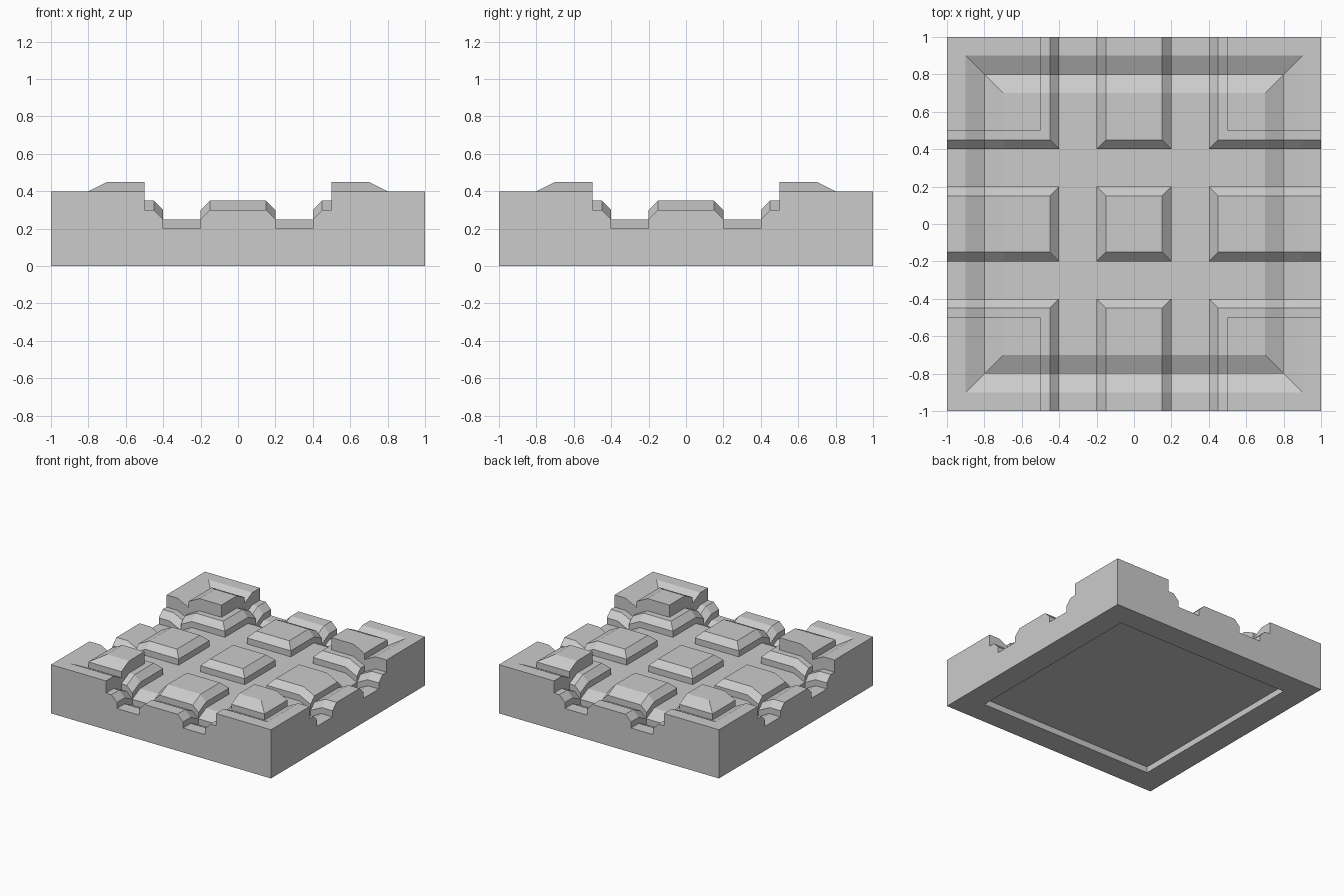
import bpy, bmesh

if "Cube" in bpy.data.objects:
    bpy.data.objects.remove(bpy.data.objects["Cube"])

half = [0.15, 0.2, 0.4, 0.45, 0.5, 0.7, 0.8, 0.9, 1.0]
cuts = sorted([-v for v in half] + half)


def stone(x, y):
    """Chamfered paving stones between grooves, with stepped-up corner stones."""
    def inset(t):
        return 0.2 - abs(t) if abs(t) < 0.3 else abs(t) - 0.4
    if min(abs(x), abs(y)) > 0.5:
        return 0.4
    d = min(inset(x), inset(y))
    return 0.2 if d < 0 else 0.25 + min(d, 0.05)


def panel(x, y):
    """Square border moulding: dip, step, then rise to the raised centre."""
    m = max(abs(x), abs(y))
    if m > 0.9:
        return 0.0
    if m > 0.8:
        return (m - 0.9) * 0.5
    return min(0.05, (0.8 - m) * 0.5)


def top(x, y):
    return stone(x, y) + panel(x, y)


def underside(x, y):
    """Shallow square recess."""
    return 0.05 if max(abs(x), abs(y)) < 0.8 else 0.0


def relief(bm, height, lines, flip=False):
    """Stepped relief: one patch per cell plus vertical walls at the steps."""
    n = len(lines) - 1

    def face(pts):
        pts = [p for i, p in enumerate(pts) if p != pts[i - 1]]
        if len(pts) > 2:
            bm.faces.new([bm.verts.new(p) for p in (pts[::-1] if flip else pts)])

    def corner(i, j, a, b):
        # height at a cell corner, sampled from inside the cell
        x, y = lines[a], lines[b]
        if not (0 <= i < n and 0 <= j < n):
            return (x, y, 0.0)
        cx, cy = (lines[i] + lines[i + 1]) / 2, (lines[j] + lines[j + 1]) / 2
        e = 1e-5
        return (x, y, round(height(x + (cx - x) * e, y + (cy - y) * e), 4))

    for i in range(n):
        for j in range(n):
            p = [corner(i, j, i + u, j + v) for u, v in ((0, 0), (1, 0), (1, 1), (0, 1))]
            mid = height((lines[i] + lines[i + 1]) / 2, (lines[j] + lines[j + 1]) / 2)
            d0, d1 = (p[0][2] + p[2][2]) / 2, (p[1][2] + p[3][2]) / 2
            if abs(d0 - d1) < 1e-3:
                face(p)
            elif abs(d0 - mid) < abs(d1 - mid):     # mitre along one diagonal
                face([p[0], p[1], p[2]])
                face([p[0], p[2], p[3]])
            else:
                face([p[0], p[1], p[3]])
                face([p[1], p[2], p[3]])
    for k in range(n + 1):
        for j in range(n):
            face([corner(k, j, k, j), corner(k, j, k, j + 1),
                  corner(k - 1, j, k, j + 1), corner(k - 1, j, k, j)])
            face([corner(j, k, j + 1, k), corner(j, k, j, k),
                  corner(j, k - 1, j, k), corner(j, k - 1, j + 1, k)])


# Floor tile: carved top with outer sides, and recessed underside
bm = bmesh.new()
relief(bm, top, cuts)
relief(bm, underside, [-1.0, -0.8, 0.8, 1.0], flip=True)
bmesh.ops.remove_doubles(bm, verts=bm.verts[:], dist=1e-4)
mesh = bpy.data.meshes.new("floor_tile")
bm.to_mesh(mesh)
bm.free()
bpy.context.collection.objects.link(bpy.data.objects.new("floor_tile", mesh))
